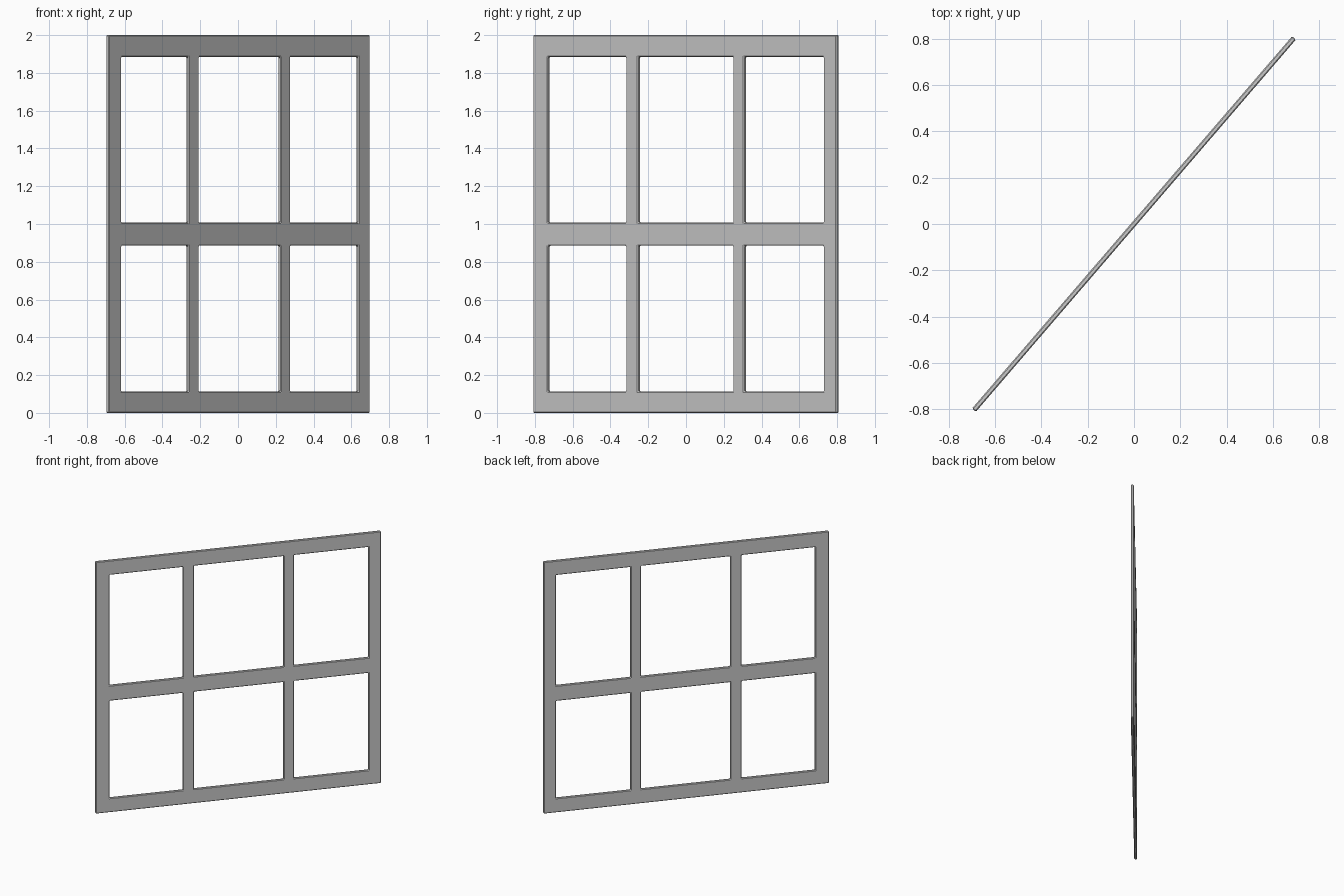
import bpy, bmesh, math
from mathutils import Matrix

cube = bpy.data.objects.get("Cube")
if cube:
    bpy.data.objects.remove(cube, do_unlink=True)

gray = bpy.data.materials.new("plain_gray")
gray.use_nodes = True
COLOR = (0.6, 0.6, 0.6, 1)
gray.diffuse_color = COLOR
gray.node_tree.nodes["Principled BSDF"].inputs["Base Color"].default_value = COLOR

# Grid lines: stiles and bars along the width, rails up the height
WIDTHS = [-1.06, -0.957, -0.412, -0.327, 0.337, 0.414, 0.968, 1.06]
HEIGHTS = [0, 0.113, 0.885, 1.007, 1.885, 2]
THICK = 0.022

# Flat lattice: every grid cell except the six openings
bm = bmesh.new()
grid = [[bm.verts.new((s, -THICK / 2, z)) for z in HEIGHTS] for s in WIDTHS]
for i in range(len(WIDTHS) - 1):
    for j in range(len(HEIGHTS) - 1):
        if i % 2 and j % 2:
            continue
        bm.faces.new((grid[i][j], grid[i + 1][j], grid[i + 1][j + 1], grid[i][j + 1]))

# Give the lattice its thickness
front = bm.faces[:]
result = bmesh.ops.extrude_face_region(bm, geom=front, use_keep_orig=True)
moved = [g for g in result["geom"] if isinstance(g, bmesh.types.BMVert)]
bmesh.ops.translate(bm, verts=moved, vec=(0, THICK, 0))
bmesh.ops.recalc_face_normals(bm, faces=bm.faces)

# Stand it diagonally
bmesh.ops.rotate(bm, verts=bm.verts, cent=(0, 0, 0),
                 matrix=Matrix.Rotation(math.atan2(1.607, 1.382), 3, "Z"))
mesh = bpy.data.meshes.new("window_frame")
bm.to_mesh(mesh)
bm.free()
mesh.materials.append(gray)
frame = bpy.data.objects.new("window_frame", mesh)
bpy.context.collection.objects.link(frame)

# Slightly chamfered edges
bevel = frame.modifiers.new("chamfer", "BEVEL")
bevel.width = 0.005
bevel.segments = 1
bevel.limit_method = "ANGLE"
